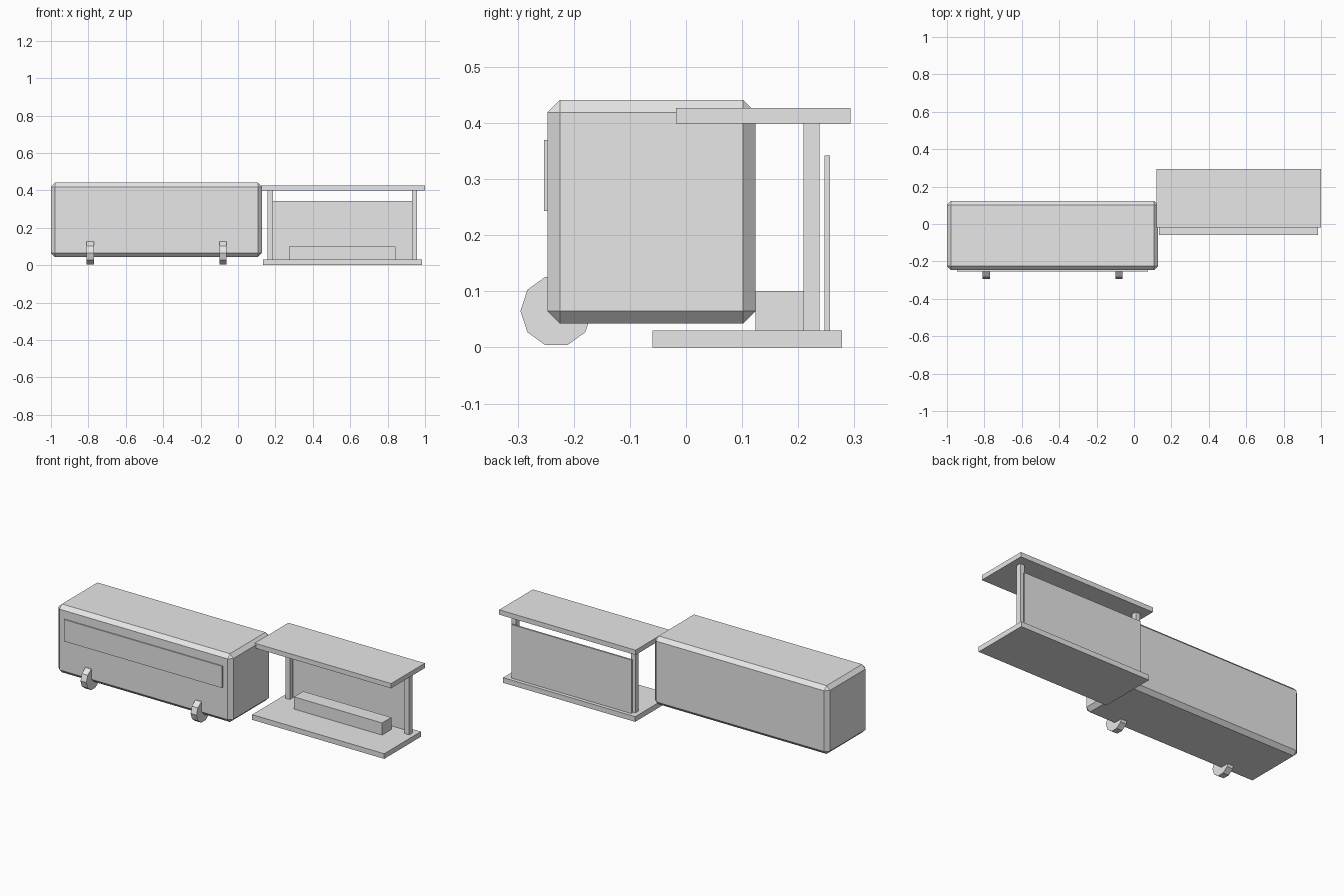
import bpy
import bmesh
import math
from mathutils import Matrix

if "Cube" in bpy.data.objects:
    bpy.data.objects.remove(bpy.data.objects["Cube"])

grey = bpy.data.materials.new("plain grey")
grey.diffuse_color = (0.8, 0.8, 0.8, 1)
grey.use_nodes = True
grey.node_tree.nodes["Principled BSDF"].inputs["Base Color"].default_value = grey.diffuse_color


def finish(name, bm):
    mesh = bpy.data.meshes.new(name)
    bmesh.ops.recalc_face_normals(bm, faces=bm.faces)
    bm.to_mesh(mesh)
    bm.free()
    mesh.materials.append(grey)
    obj = bpy.data.objects.new(name, mesh)
    bpy.context.collection.objects.link(obj)
    return obj


def box(name, x, y, z, chamfer=0):
    """Box from (min, max) ranges, with optional chamfered edges."""
    bm = bmesh.new()
    size = [r[1] - r[0] for r in (x, y, z)]
    mid = [(r[0] + r[1]) / 2 for r in (x, y, z)]
    bmesh.ops.create_cube(bm, size=1, matrix=Matrix.Translation(mid) @ Matrix.Diagonal((*size, 1)))
    if chamfer:
        bmesh.ops.bevel(bm, geom=bm.edges[:], offset=chamfer, segments=1,
                        profile=0.5, affect='EDGES')
    return finish(name, bm)


def wheel(name, x):
    """Ten-sided wheel with its axle along x."""
    bm = bmesh.new()
    # a corner points straight forward, so the bottom is flat
    place = (Matrix.Translation((x, -0.231, 0.065)) @ Matrix.Rotation(math.pi / 2, 4, 'Y')
             @ Matrix.Rotation(math.pi / 2, 4, 'Z'))
    bmesh.ops.create_cone(bm, cap_ends=True, segments=10, radius1=0.064, radius2=0.064,
                          depth=0.038, matrix=place)
    # make sure a corner lies on the -y side
    if min(v.co.y for v in bm.verts) > -0.231 - 0.0635:
        bmesh.ops.rotate(bm, verts=bm.verts, cent=(x, -0.231, 0.065),
                         matrix=Matrix.Rotation(math.pi / 10, 3, 'X'))
    return finish(name, bm)


# Bus
box("bus_body", (-1.0, 0.128), (-0.247, 0.124), (0.043, 0.441), 0.022)
box("bus_window_strip", (-0.946, 0.075), (-0.253, -0.246), (0.243, 0.370))
wheel("rear_wheel", -0.79)
wheel("front_wheel", -0.08)

# Shelter
box("shelter_base", (0.133, 0.985), (-0.06, 0.278), (0.0, 0.03))
box("shelter_roof", (0.12, 1.0), (-0.018, 0.293), (0.399, 0.427))
box("left_post", (0.159, 0.188), (0.209, 0.238), (0.03, 0.399))
box("right_post", (0.929, 0.958), (0.209, 0.238), (0.03, 0.399))
box("back_panel", (0.173, 0.945), (0.247, 0.257), (0.03, 0.342))
box("bench", (0.274, 0.842), (0.124, 0.209), (0.03, 0.101))
